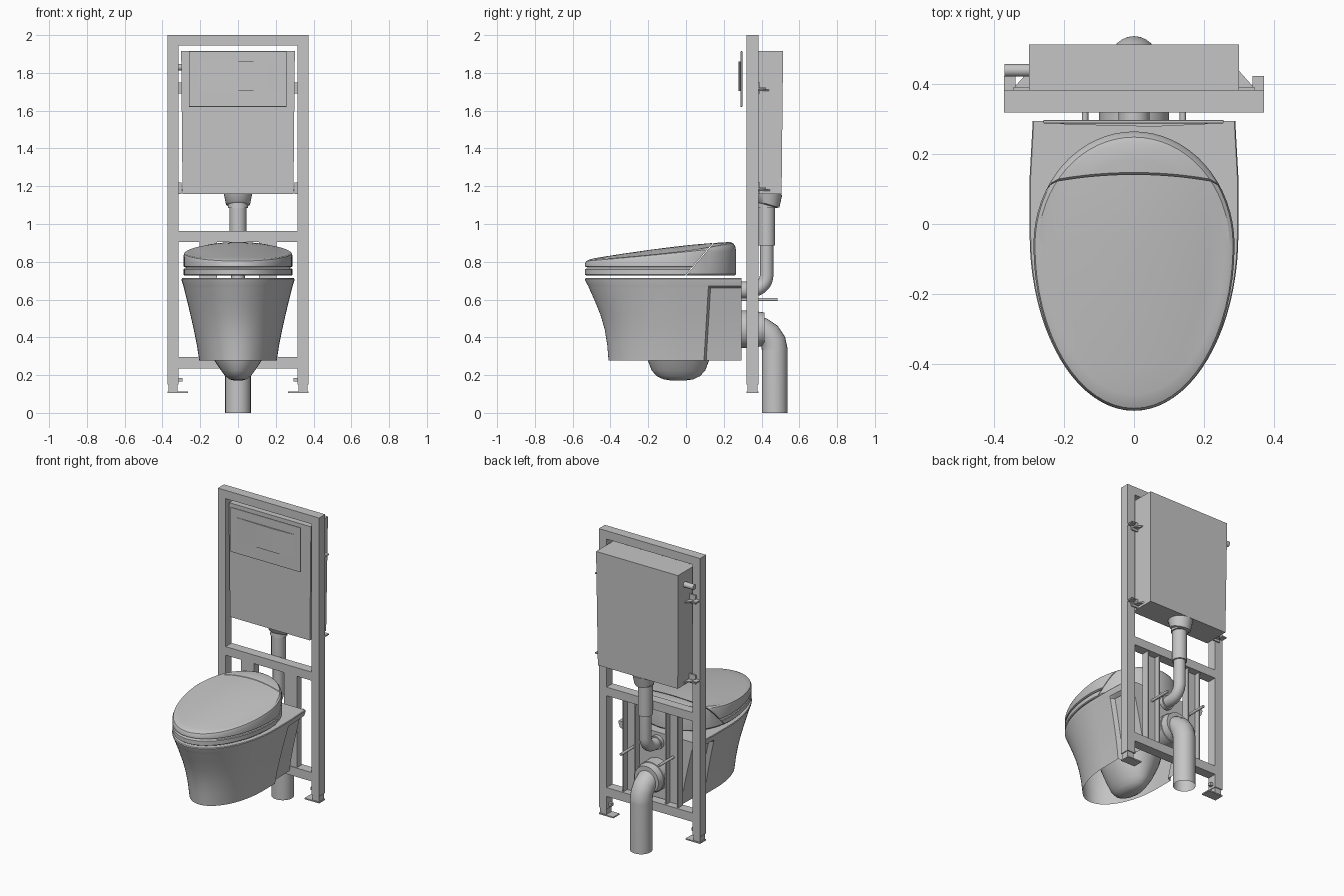
import bpy, bmesh, math
from mathutils import Vector

if "Cube" in bpy.data.objects:
    bpy.data.objects.remove(bpy.data.objects["Cube"], do_unlink=True)

GREY = bpy.data.materials.new("light_grey")
GREY.use_nodes = True
GREY.diffuse_color = (0.56, 0.56, 0.56, 1)
GREY.node_tree.nodes["Principled BSDF"].inputs["Base Color"].default_value = (0.56, 0.56, 0.56, 1)


def finish(name, bm, smooth=None, bevel=0):
    """Turn a bmesh into a named object."""
    bmesh.ops.recalc_face_normals(bm, faces=bm.faces)
    me = bpy.data.meshes.new(name)
    bm.to_mesh(me)
    bm.free()
    me.materials.append(GREY)
    ob = bpy.data.objects.new(name, me)
    bpy.context.collection.objects.link(ob)
    if bevel:
        mod = ob.modifiers.new("Bevel", 'BEVEL')
        mod.width, mod.segments = bevel, 2
    if smooth:
        bpy.ops.object.select_all(action='DESELECT')
        ob.select_set(True)
        bpy.context.view_layer.objects.active = ob
        bpy.ops.object.shade_smooth_by_angle(angle=math.radians(smooth))
    return ob


def box(name, x, y, z, bevel=0):
    """Box from (min, max) ranges."""
    bm = bmesh.new()
    bmesh.ops.create_cube(bm, size=1)
    for v in bm.verts:
        v.co = [a + (b - a) * (c + 0.5) for (a, b), c in zip((x, y, z), v.co)]
    return finish(name, bm, bevel=bevel)


def loft(rings, start=True, end=True):
    """Join closed rings of equal length with quads."""
    bm = bmesh.new()
    vs = [[bm.verts.new(p) for p in r] for r in rings]
    n = len(vs[0])
    for a, b in zip(vs, vs[1:]):
        for i in range(n):
            j = (i + 1) % n
            bm.faces.new((a[i], a[j], b[j], b[i]))
    if start:
        bm.faces.new(vs[0][::-1])
    if end:
        bm.faces.new(vs[-1])
    return bm


def pipe(name, path, n=24, x=0, start=True):
    """Round pipe through (y, z, radius) stations."""
    pts = [Vector((x, p[0], p[1])) for p in path]
    dirs = [(b - a).normalized() for a, b in zip(pts, pts[1:])]
    rings = []
    for i, p in enumerate(pts):
        t = (dirs[max(i - 1, 0)] + dirs[min(i, len(dirs) - 1)]).normalized()
        side = Vector((0, -t.z, t.y))
        rings.append([p + path[i][2] * (Vector((math.cos(a), 0, 0)) + side * math.sin(a))
                      for a in (2 * math.pi * k / n for k in range(n))])
    return finish(name, loft(rings, start), smooth=40)


def bend(cy, cz, radius, r, n):
    """Quarter turn from vertical to forward, as stations."""
    return [(cy + radius * math.cos(a), cz + radius * math.sin(a), r)
            for a in (math.pi / 2 * k / n for k in range(n + 1))]


# ---- Mounting frame ----
FY = (0.32, 0.384)
box("frame_top_bar", (-0.372, 0.372), FY, (1.945, 2.0))
box("frame_middle_bar", (-0.315, 0.315), FY, (0.905, 0.962))
box("frame_lower_bar", (-0.315, 0.315), FY, (0.236, 0.295))
for s, side in ((1, "left"), (-1, "right")):
    def sx(a, b):
        return (min(s * a, s * b), max(s * a, s * b))
    box(side + "_frame_post", sx(0.315, 0.372), FY, (0.15, 1.945))
    box(side + "_leg", sx(0.32, 0.367), (0.325, 0.378), (0.11, 0.15))
    box(side + "_foot_plate", sx(0.265, 0.372), FY, (0.104, 0.112))
    box(side + "_leg_bolt", sx(0.295, 0.315), (0.342, 0.364), (0.165, 0.185))
    # U-shaped upright channels
    box(side + "_channel_web", sx(0.11, 0.205), (0.325, 0.335), (0.295, 0.905))
    for a in (0.11, 0.197):
        box(side + "_channel_flange", sx(a, a + 0.008), (0.335, 0.375), (0.295, 0.905))
    # tank brackets
    for z in (1.16, 1.69):
        box(side + "_bracket_plate", sx(0.34, 0.372), (0.384, 0.424), (z + 0.025, z + 0.033))
        box(side + "_bracket_tab", sx(0.298, 0.345), (0.384, 0.392), (z, z + 0.06))
        gusset = [[(s * px, py, z + dz) for px, py in
                   ((0.295, 0.384), (0.35, 0.384), (0.295, 0.445))] for dz in (0.015, 0.023)]
        finish(side + "_bracket_gusset", loft(gusset))
    pipe(side + "_mounting_rod", [(0.29, 0.6, 0.009), (0.485, 0.6, 0.009)], 10, s * 0.14)

# ---- Cistern, set into the frame opening ----
tank = box("cistern", (-0.301, 0.301), (0.335, 0.514), (1.16, 1.917))
for v in tank.data.vertices:
    if v.co.z < 1.5:
        v.co.x *= 0.975
        v.co.y = min(v.co.y, 0.506)
box("flush_plate", (-0.26, 0.257), (0.288, 0.298), (1.62, 1.915), 0.003)
button = [[(x, y, z) for x, y in ((-0.21, 0.289), (-0.21, 0.286), (-0.05, 0.281), (0.06, 0.279),
                                  (0.21, 0.286), (0.21, 0.289))] for z in (1.705, 1.86)]
finish("flush_button", loft(button), smooth=30)
bm = bmesh.new()
bmesh.ops.create_cone(bm, cap_ends=True, segments=16, radius1=0.018, radius2=0.018, depth=0.075)
for v in bm.verts:
    v.co = (v.co.z - 0.333, 0.44 + v.co.y, 1.83 + v.co.x)
finish("water_inlet", bm, smooth=40)

# ---- Flush and drain pipes ----
pipe("flush_funnel", [(0.435, 1.16, 0.075), (0.433, 1.105, 0.064), (0.43, 1.10, 0.053),
                      (0.43, 1.085, 0.053)])
pipe("flush_pipe_upper", [(0.427, 1.10, 0.045), (0.427, 0.885, 0.045)])
lower = [(0.427, 0.89, 0.036), (0.427, 0.73, 0.036)]
lower += [(y, 1.46 - z, 0.036) for y, z, _ in bend(0.347, 0.73, 0.08, 0, 8)[1:]]
pipe("flush_pipe_bend", lower + [(0.29, 0.65, 0.036)])
pipe("flush_pipe_collar", [(0.295, 0.65, 0.045), (0.32, 0.65, 0.045)])
pipe("drain_pipe", [(0.47, 0, 0.068), (0.47, 0.33, 0.068)]
     + bend(0.36, 0.335, 0.11, 0.068, 4) + [(0.29, 0.445, 0.068)], start=False)
pipe("drain_collar", [(0.295, 0.443, 0.1), (0.37, 0.443, 0.1), (0.372, 0.443, 0.095),
                      (0.415, 0.443, 0.088)], 32)

# ---- Bowl: skirt open underneath, with a recessed mounting area on each side ----


def bowl_ring(z, w, front, recess):
    yc, step = -0.03, 0.095 + 0.06 * (z - 0.277)
    arc = [(w * math.cos(a), yc - (yc - front) * math.sin(a), z)
           for a in (math.pi * k / 40 for k in range(41))]
    d, b = w - recess, 0.295
    return arc + [(-w, step, z), (-d, step + 0.012, z), (-d * 0.97, b, z),
                  (d * 0.97, b, z), (d, step + 0.012, z), (w, step, z)]


R = 0.028
rings = [bowl_ring(*p) for p in (
    (0.277, 0.205, -0.41, R), (0.36, 0.218, -0.417, R), (0.44, 0.234, -0.43, R),
    (0.52, 0.252, -0.453, R), (0.60, 0.271, -0.486, R), (0.66, 0.286, -0.513, R),
    (0.672, 0.289, -0.518, 0), (0.70, 0.298, -0.533, 0), (0.708, 0.299, -0.535, 0),
    (0.713, 0.296, -0.531, 0))]
finish("bowl", loft(rings, start=False), smooth=35)

# basin and trap bulging below the skirt
basin = [[(rx * math.cos(a), -0.04 + ry * math.sin(a), z)
          for a in (2 * math.pi * k / 32 for k in range(32))]
         for z, rx, ry in ((0.171, 0.02, 0.035), (0.178, 0.045, 0.08), (0.195, 0.068, 0.115),
                           (0.225, 0.09, 0.142), (0.277, 0.125, 0.162), (0.36, 0.165, 0.19),
                           (0.5, 0.2, 0.24))]
finish("bowl_trap", loft(basin), smooth=60)

# ---- Seat, lid and rear housing: egg outlines split by a slanted plane ----


def egg(s, base, slope=0.0, crown=0.0):
    """Egg ring whose height tilts along y and falls away sideways."""
    out = []
    for k in range(64):
        a = 2 * math.pi * k / 64
        x = s * 0.288 * math.cos(a)
        y = -0.06 + s * math.sin(a) * (0.325 if math.sin(a) > 0 else 0.475)
        out.append((x, y, base + slope * (y + 0.135) - crown * x * x))
    return out


def dome():
    rings = [egg(1.0, 0.826, 0.09), egg(0.985, 0.843, 0.10, 0.05), egg(0.95, 0.855, 0.115, 0.16)]
    return rings + [egg(s, 0.858 + 0.013 * (1 - s * s), 0.12, 0.28)
                    for s in (0.9, 0.75, 0.55, 0.3, 0.05)]


def split(bm, keep_front):
    """Cut along the slanted joint and cap the cut."""
    no = Vector((0, 0.76, -0.65))
    co = Vector((0, 0.0, 0.73)) + no * (-0.002 if keep_front else 0.002)
    geom = bm.verts[:] + bm.edges[:] + bm.faces[:]
    cut = bmesh.ops.bisect_plane(bm, geom=geom, plane_co=co, plane_no=no,
                                 clear_outer=keep_front, clear_inner=not keep_front)
    edges = [e for e in cut["geom_cut"] if isinstance(e, bmesh.types.BMEdge)]
    bmesh.ops.holes_fill(bm, edges=edges)
    return bm


lid = [egg(0.97, 0.770), egg(1.0, 0.775)] + dome()
finish("lid", split(loft(lid), True), smooth=30)
housing = [egg(0.98, 0.727), egg(1.0, 0.735)] + dome()
finish("rear_housing", split(loft(housing), False), smooth=30)
seat = [egg(s, z) for s, z in ((0.985, 0.727), (1.0, 0.732), (1.0, 0.760), (0.985, 0.764))]
finish("seat", split(loft(seat), True), smooth=30)
